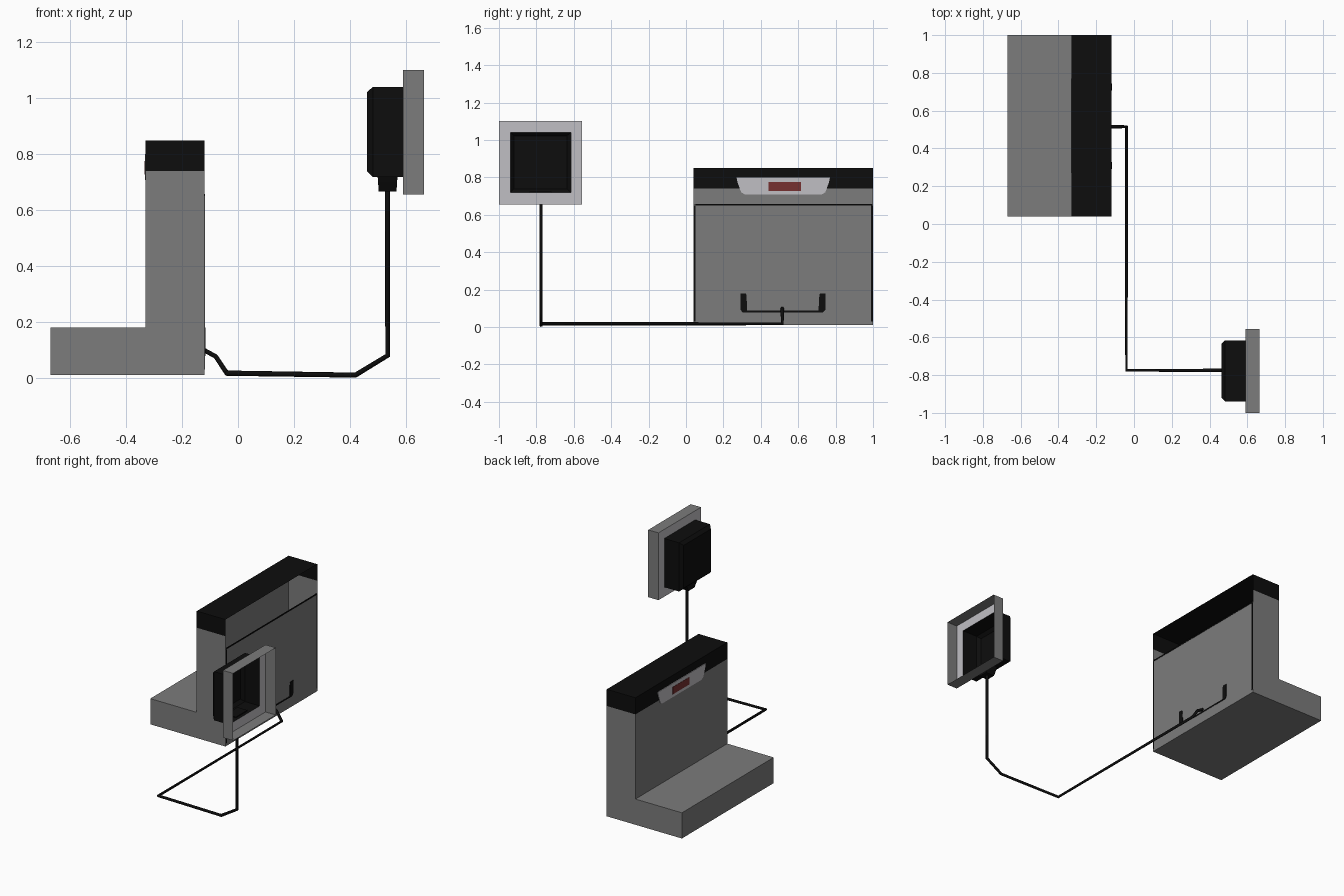
import bpy, bmesh

if "Cube" in bpy.data.objects:
    bpy.data.objects.remove(bpy.data.objects["Cube"])


def material(name, rgb):
    m = bpy.data.materials.new(name)
    m.diffuse_color = (*rgb, 1)
    m.use_nodes = True
    m.node_tree.nodes["Principled BSDF"].inputs["Base Color"].default_value = m.diffuse_color
    return m


GREY = material("mid_grey", (0.2, 0.2, 0.2))
BLACK = material("black", (0.004, 0.004, 0.004))
PALE = material("pale_grey", (0.53, 0.52, 0.55))
RED = material("dark_red", (0.18, 0.03, 0.03))


def finish(name, bm, *mats):
    me = bpy.data.meshes.new(name)
    bm.to_mesh(me)
    bm.free()
    for m in mats:
        me.materials.append(m)
    ob = bpy.data.objects.new(name, me)
    bpy.context.collection.objects.link(ob)
    return ob


def extrude_profile(bm, pts, vec):
    """Closed prism from a loop of 3D points; returns its faces."""
    a = [bm.verts.new(p) for p in pts]
    b = [bm.verts.new([p[i] + vec[i] for i in range(3)]) for p in pts]
    n = len(pts)
    faces = [bm.faces.new(a), bm.faces.new(b[::-1])]
    faces += [bm.faces.new((a[i], b[i], b[(i + 1) % n], a[(i + 1) % n])) for i in range(n)]
    bmesh.ops.recalc_face_normals(bm, faces=bm.faces[:])


def plate(name, yz, x0, x1, mat):
    """Flat plate facing along x, outlined by (y, z) points."""
    bm = bmesh.new()
    extrude_profile(bm, [(x0, y, z) for y, z in yz], (x1 - x0, 0, 0))
    return finish(name, bm, mat)


def rect(y0, y1, z0, z1):
    return [(y0, z0), (y1, z0), (y1, z1), (y0, z1)]


def lofted(name, rings, mat, close_start=True, close_end=False):
    """Four-sided loft through rings of points."""
    bm = bmesh.new()
    vs = [[bm.verts.new(p) for p in r] for r in rings]
    for a, b in zip(vs, vs[1:]):
        for i in range(4):
            bm.faces.new((a[i], a[(i + 1) % 4], b[(i + 1) % 4], b[i]))
    if close_start:
        bm.faces.new(vs[0][::-1])
    if close_end:
        bm.faces.new(vs[-1])
    bmesh.ops.recalc_face_normals(bm, faces=bm.faces[:])
    return finish(name, bm, mat)


# L-shaped hollow body with black cap; upper back is open
XB, XM, XF, Y0, Y1 = -0.12, -0.33, -0.67, 0.04, 1.0
bm = bmesh.new()
extrude_profile(bm, [(XB, Y0, 0.01), (XB, Y0, 0.85), (XM, Y0, 0.85),
                     (XM, Y0, 0.18), (XF, Y0, 0.18), (XF, Y0, 0.01)], (0, Y1 - Y0, 0))
for z in (0.655, 0.74):
    bmesh.ops.bisect_plane(bm, geom=bm.verts[:] + bm.edges[:] + bm.faces[:],
                           plane_co=(0, 0, z), plane_no=(0, 0, 1))
opening = [f for f in bm.faces if f.calc_center_median().x > XB - 0.001
           and f.calc_center_median().z > 0.655]
bmesh.ops.delete(bm, geom=opening, context='FACES')
for f in bm.faces:
    f.material_index = int(f.calc_center_median().z > 0.74)
finish("body_shell", bm, GREY, BLACK)

# Front label, visible on both sides of the thin wall
plate("label", [(0.27, 0.80), (0.275, 0.775), (0.295, 0.72), (0.315, 0.708),
                (0.725, 0.708), (0.745, 0.72), (0.765, 0.775), (0.77, 0.80)],
      XM - 0.0035, XM + 0.0035, PALE)
plate("indicator", rect(0.44, 0.615, 0.727, 0.775), XM - 0.0048, XM + 0.0048, RED)

# Dark seam around the back panel
plate("seam_top", rect(0.05, 0.995, 0.65, 0.658), XB - 0.003, XB + 0.002, BLACK)
for name, y in (("seam_near", 0.042), ("seam_far", 0.99)):
    plate(name, rect(y, y + 0.009, 0.03, 0.65), XB - 0.003, XB + 0.002, BLACK)

# U-shaped groove on the back panel
for name, s in (("groove_near", -1), ("groove_far", 1)):
    c = 0.518
    plate(name, [(c + s * 0.19, 0.078), (c + s * 0.215, 0.078), (c + s * 0.227, 0.092),
                 (c + s * 0.227, 0.18), (c + s * 0.2, 0.18), (c + s * 0.195, 0.172)],
          XB - 0.003, XB + 0.003, BLACK)
plate("groove_bottom", rect(0.325, 0.715, 0.078, 0.087), XB - 0.003, XB + 0.002, BLACK)

# Power cable
cu = bpy.data.curves.new("cable", 'CURVE')
cu.dimensions = '3D'
cu.bevel_depth = 0.0095
cu.bevel_resolution = 1
cu.use_fill_caps = True
path = [(-0.13, 0.515, 0.104), (-0.08, 0.515, 0.077), (-0.04, 0.515, 0.017),
        (-0.04, -0.775, 0.017), (0.42, -0.775, 0.01), (0.535, -0.775, 0.08),
        (0.535, -0.775, 0.68)]
sp = cu.splines.new('POLY')
sp.points.add(len(path) - 1)
for p, co in zip(sp.points, path):
    p.co = (*co, 1)
cu.materials.append(BLACK)
bpy.context.collection.objects.link(bpy.data.objects.new("cable", cu))


def yz_ring(x, h, hz, cz):
    return [(x, y, z) for y, z in rect(-0.7775 - h, -0.7775 + h, cz - hz, cz + hz)]


# Plug adapter: chamfered box open towards the wall
lofted("adapter", [yz_ring(0.462, 0.142, 0.142, 0.88), yz_ring(0.482, 0.162, 0.161, 0.88),
                   yz_ring(0.59, 0.162, 0.161, 0.88)], BLACK)


# Tapered cable strain relief
def xy_ring(z, hx, hy):
    return [(0.535 + sx * hx, -0.7775 + sy * hy, z)
            for sx, sy in ((-1, -1), (1, -1), (1, 1), (-1, 1))]


lofted("strain_relief", [xy_ring(0.667, 0.032, 0.032), xy_ring(0.70, 0.034, 0.05),
                         xy_ring(0.725, 0.036, 0.06)], BLACK, True, True)

# Wall socket: grey rim, pale face with a square hole behind the adapter
lofted("socket_rim", [yz_ring(0.59, 0.2225, 0.2225, 0.8785),
                      yz_ring(0.665, 0.2225, 0.2225, 0.8785)], GREY, False)
lofted("socket_face", [yz_ring(0.59, 0.2225, 0.2225, 0.8785),
                       yz_ring(0.59, 0.162, 0.161, 0.88)], PALE, False)
